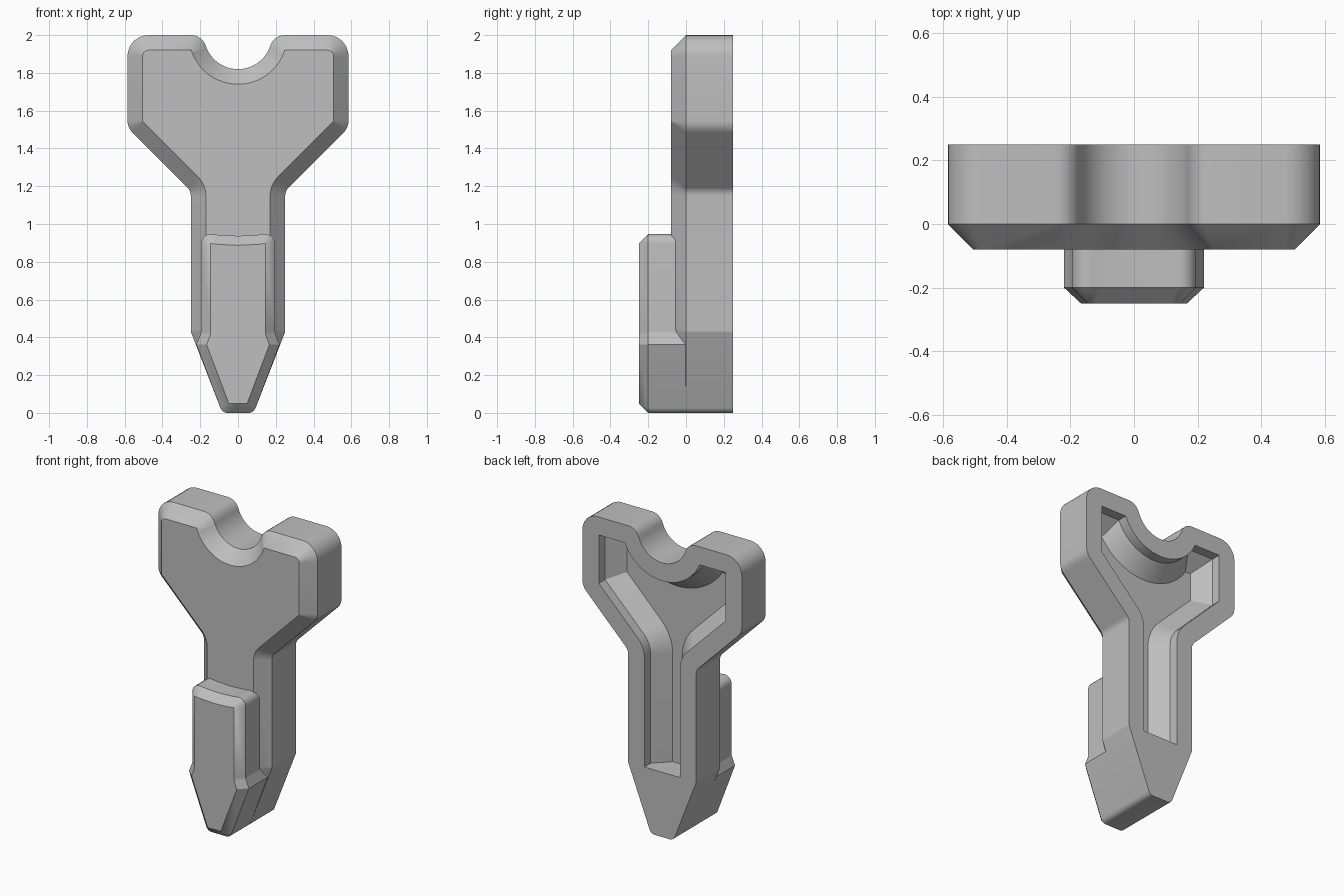
import bpy, bmesh, math
from mathutils import Vector

if "Cube" in bpy.data.objects:
    bpy.data.objects.remove(bpy.data.objects["Cube"], do_unlink=True)

SEG = 6          # segments per rounded corner
NOTCH_Z, NOTCH_R, NOTCH_FILLET = 2.0, 0.18, 0.08
POCKET_FLOOR = 0.43

grey = bpy.data.materials.new("plain_grey")
grey.use_nodes = True
grey.diffuse_color = (0.52, 0.52, 0.52, 1)
grey.node_tree.nodes["Principled BSDF"].inputs["Base Color"].default_value = (0.52, 0.52, 0.52, 1)


def rounded_chain(corners, d):
    """Inset a clockwise half outline (x, z, radius) by d and round its corners."""
    pts = [Vector(c[:2]) for c in corners]
    dirs = [(b - a).normalized() for a, b in zip(pts, pts[1:])]
    norms = [Vector((v.y, -v.x)) for v in dirs]
    out = [Vector((0, pts[0].y + d * norms[0].y))]
    for i in range(1, len(pts) - 1):
        n1, n2 = norms[i - 1], norms[i]
        miter = (n1 + n2) / (1 + n1.dot(n2))
        convex = dirs[i - 1].cross(dirs[i]) < 0
        r = corners[i][2]
        r = max(r - d, 0) if convex else r + d
        s = 1 if convex else -1
        centre = pts[i] + miter * (d + s * r)
        for k in range(SEG + 1):
            t = k / SEG
            out.append(centre - s * r * n1.lerp(n2, t).normalized())
    out.append(Vector((0, pts[-1].y + d * norms[-1].y)))
    return out


def notch_chain(d):
    """Round notch at the top, from its lowest point out to the flat shoulder."""
    f = max(NOTCH_FILLET - d, 0)
    cz = NOTCH_Z - d - f
    reach = NOTCH_R + d + f
    cx = math.sqrt(reach ** 2 - (cz - NOTCH_Z) ** 2)
    end = math.atan2(cx, NOTCH_Z - cz)
    out = []
    for k in range(17):
        a = end * k / 16
        out.append(Vector((math.sin(a), -math.cos(a))) * (NOTCH_R + d) + Vector((0, NOTCH_Z)))
    # fillet turns from facing the notch centre to facing up
    start = math.atan2(NOTCH_Z - cz, -cx)
    for k in range(1, SEG + 1):
        a = start + (math.pi / 2 - start) * k / SEG
        out.append(Vector((cx, cz)) + f * Vector((math.cos(a), math.sin(a))))
    return out


BODY = [(0, 2, 0), (0.585, 2, 0.11), (0.585, 1.51, 0.09), (0.25, 1.175, 0.06),
        (0.25, 0.43, 0.03), (0.083, 0, 0.04), (0, 0, 0)]
BLOCK = [(0, 0.937, 0), (0.1, 0.942, 0.3), (0.195, 0.955, 0.05), (0.195, 0.425, 0.03),
         (0.22, 0.362, 0), (0.083, 0, 0.04), (0, 0, 0)]


def body_half(d):
    return notch_chain(d) + rounded_chain(BODY, d)[1:]


def pocket_half(d):
    """Body outline inset by d, cut off square at the pocket floor."""
    half = body_half(d)
    shaft = 0.25 - d
    tail = 2 * (SEG + 1) + 1          # lower shaft corner, tip corner, centre
    for i in range(len(half) - tail, len(half)):
        left = len(half) - 1 - i
        x = shaft if left > SEG + 1 else shaft * 0.4 * min(left, 1)
        half[i] = Vector((x, POCKET_FLOOR))
    return half


def block_half(d):
    return rounded_chain(BLOCK, d)


def loft(name, rings):
    """Skin mirrored half outlines placed at successive depths, capping both ends."""
    bm = bmesh.new()
    loops = []
    for half, y in rings:
        full = half + [Vector((-p.x, p.y)) for p in reversed(half[1:-1])]
        loops.append([bm.verts.new((p.x, y, p.y)) for p in full])
    for a, b in zip(loops, loops[1:]):
        n = len(a)
        for i in range(n):
            j = (i + 1) % n
            bm.faces.new((a[i], a[j], b[j], b[i]))
    bm.faces.new(loops[0])
    bm.faces.new(loops[-1])
    bmesh.ops.remove_doubles(bm, verts=bm.verts, dist=0.0005)
    bmesh.ops.recalc_face_normals(bm, faces=bm.faces)
    mesh = bpy.data.meshes.new(name)
    bm.to_mesh(mesh)
    bm.free()
    mesh.materials.append(grey)
    obj = bpy.data.objects.new(name, mesh)
    bpy.context.collection.objects.link(obj)
    bpy.ops.object.select_all(action='DESELECT')
    obj.select_set(True)
    bpy.context.view_layer.objects.active = obj
    bpy.ops.object.shade_smooth_by_angle(angle=math.radians(25))
    return obj


# Forked body: chamfered front, hollow back with sloping pocket walls
loft("forked_body", [
    (body_half(0.08), -0.08),
    (body_half(0), 0),
    (body_half(0), 0.25),
    (pocket_half(0.12), 0.25),
    (pocket_half(0.12), 0.185),
    (pocket_half(0.215), 0.09),
])

# Raised front block that merges into the tapered tip
loft("front_block_and_tip", [
    (block_half(0.05), -0.25),
    (block_half(0), -0.2),
    (block_half(0), 0),
])
